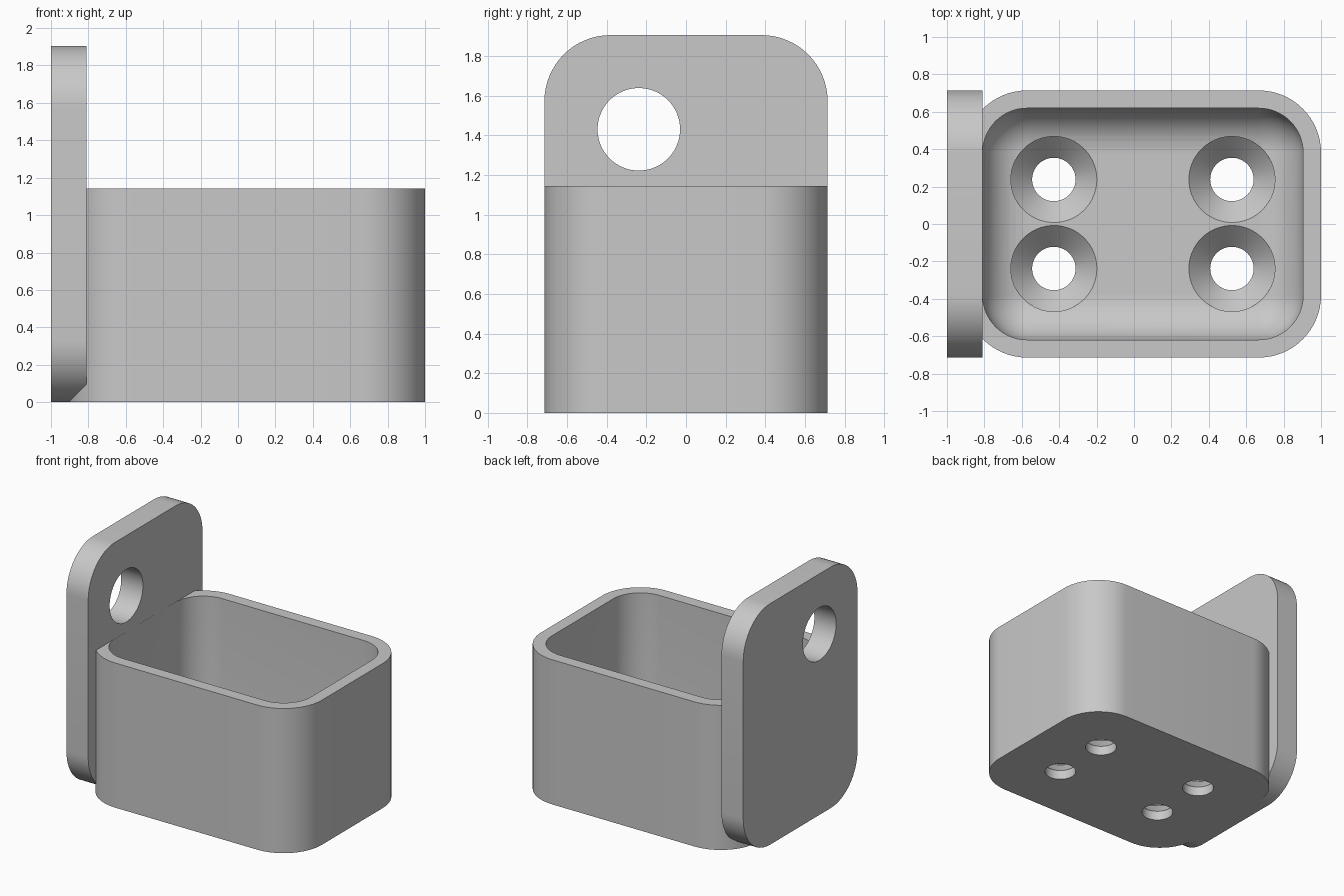
import bpy
import bmesh
from math import cos, sin, pi
from mathutils import Matrix, Vector

if "Cube" in bpy.data.objects:
    bpy.data.objects.remove(bpy.data.objects["Cube"], do_unlink=True)

WALL, FLOOR, PLATE = 0.095, 0.19, 0.19
HALF_Y, CUP_H, PLATE_H = 0.714, 1.143, 1.905
OUTER_R, INNER_R = 0.333, 0.238
LEFT, RIGHT = -0.905, 1.0
MID_X = (LEFT + RIGHT) / 2

grey = bpy.data.materials.new("plain_grey")
grey.use_nodes = True
grey.diffuse_color = (0.58, 0.58, 0.58, 1)
grey.node_tree.nodes["Principled BSDF"].inputs["Base Color"].default_value = grey.diffuse_color


def rounded_rect(half_w, half_h, r, steps=16):
    """Outline of a rounded rectangle, as (u, v) pairs."""
    pts = []
    for k, (sx, sy) in enumerate([(1, 1), (-1, 1), (-1, -1), (1, -1)]):
        for i in range(steps + 1):
            a = (k + i / steps) * pi / 2
            pts.append((sx * (half_w - r) + r * cos(a), sy * (half_h - r) + r * sin(a)))
    return pts


def circle(r, steps=64):
    return [(r * cos(2 * pi * i / steps), r * sin(2 * pi * i / steps)) for i in range(steps)]


def loft(name, sections, matrix):
    """Solid through (outline, height) sections, capped at both ends."""
    bm = bmesh.new()
    rings = [[bm.verts.new((u, v, h)) for u, v in outline] for outline, h in sections]
    n = len(rings[0])
    for a, b in zip(rings, rings[1:]):
        for i in range(n):
            j = (i + 1) % n
            bm.faces.new((a[i], a[j], b[j], b[i]))
    bm.faces.new(rings[0][::-1])
    bm.faces.new(rings[-1])
    bmesh.ops.remove_doubles(bm, verts=bm.verts, dist=0.0001)
    bmesh.ops.transform(bm, matrix=matrix, verts=bm.verts)
    bmesh.ops.recalc_face_normals(bm, faces=bm.faces)
    mesh = bpy.data.meshes.new(name)
    bm.to_mesh(mesh)
    bm.free()
    mesh.materials.append(grey)
    obj = bpy.data.objects.new(name, mesh)
    bpy.context.collection.objects.link(obj)
    return obj


def combine(target, other, operation):
    """Apply a boolean and discard the second solid."""
    mod = target.modifiers.new("combine", 'BOOLEAN')
    mod.operation, mod.solver, mod.object = operation, 'EXACT', other
    bpy.context.view_layer.objects.active = target
    bpy.ops.object.modifier_apply(modifier=mod.name)
    bpy.data.objects.remove(other, do_unlink=True)


# Cup body
outline = rounded_rect((RIGHT - LEFT) / 2, HALF_Y, OUTER_R)
holder = loft("wall_cup", [(outline, 0), (outline, CUP_H)], Matrix.Translation((MID_X, 0, 0)))

# Cavity with a rounded floor edge
half_x, half_y = (RIGHT - LEFT) / 2 - WALL - 0.0005, HALF_Y - WALL
sections = [(rounded_rect(half_x, half_y, INNER_R), CUP_H + 0.1)]
for i in range(13):
    a = i / 12 * pi / 2
    inset = INNER_R * (1 - cos(a))
    sections.append((rounded_rect(half_x - inset, half_y - inset, INNER_R - inset),
                     FLOOR + INNER_R * (1 - sin(a))))
combine(holder, loft("cavity", sections, Matrix.Translation((MID_X, 0, 0))), 'DIFFERENCE')

# Four countersunk screw holes
screw = [(0.116, -0.1), (0.116, 0.075), (0.23, FLOOR), (0.23, 0.35)]
for sx in (-1, 1):
    for sy in (-1, 1):
        place = Matrix.Translation((MID_X + sx * 0.476, sy * 0.238, 0))
        combine(holder, loft("screw_hole", [(circle(r), z) for r, z in screw], place), 'DIFFERENCE')

# Upright plate, outline in y-z and thickness along x
to_side = Matrix(((0, 0, 1, 0), (1, 0, 0, 0), (0, 1, 0, 0), (0, 0, 0, 1)))
outline = rounded_rect(HALF_Y, PLATE_H / 2, OUTER_R)
plate = loft("back_plate", [(outline, 0), (outline, PLATE)],
             Matrix.Translation((-1, 0, PLATE_H / 2)) @ to_side)

# Off-centre hanging hole
ring = circle(0.208)
combine(plate, loft("hanging_hole", [(ring, -0.1), (ring, PLATE + 0.1)],
                    Matrix.Translation((-1, -0.238, 1.43)) @ to_side), 'DIFFERENCE')
combine(holder, plate, 'UNION')

bpy.ops.object.select_all(action='DESELECT')
holder.select_set(True)
bpy.context.view_layer.objects.active = holder
bpy.ops.object.shade_smooth_by_angle(angle=pi / 6)
